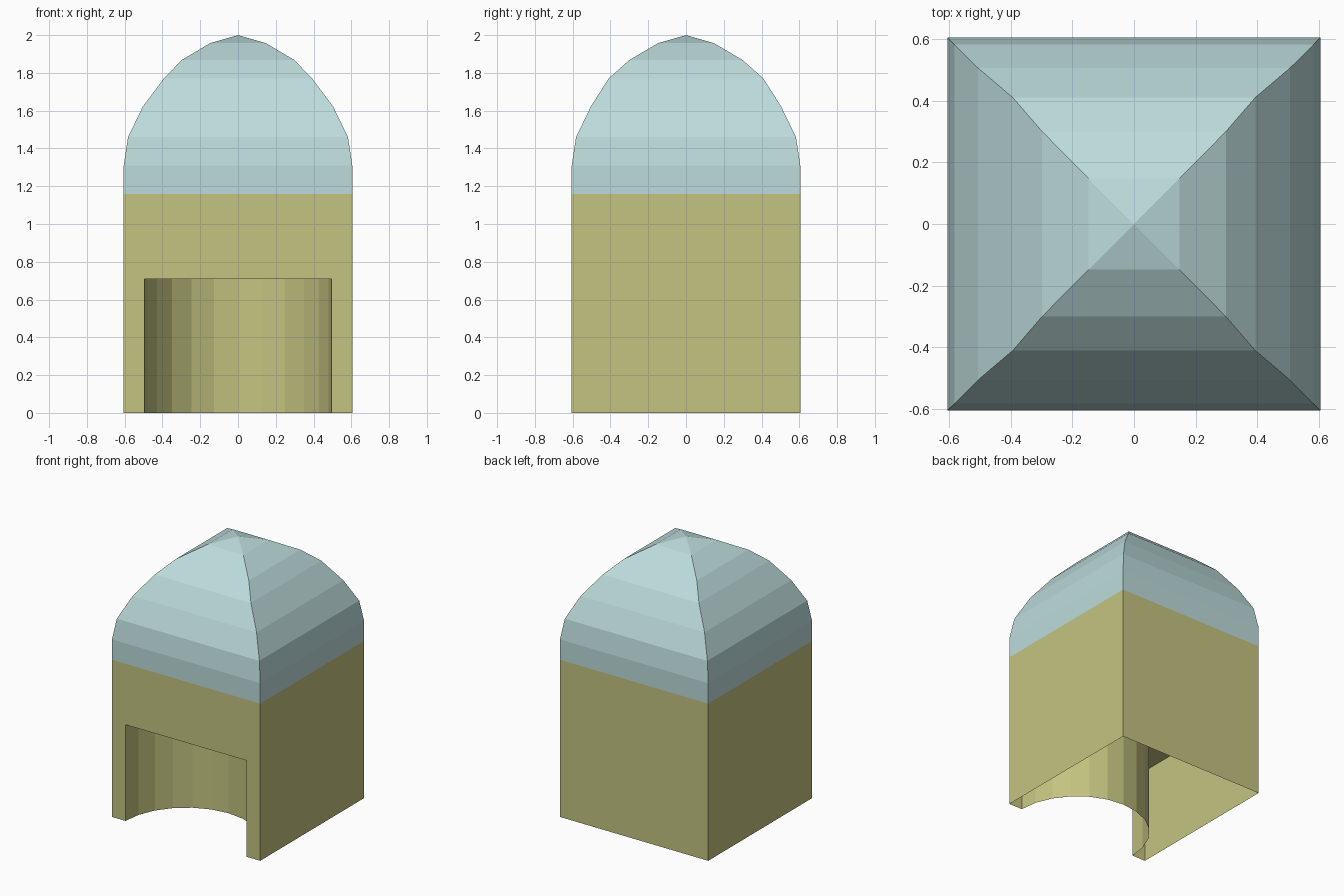
import bpy, bmesh
from math import cos, sin, pi

if "Cube" in bpy.data.objects:
    bpy.data.objects.remove(bpy.data.objects["Cube"])

H = 0.605          # half width of the square plan
NICHE_R = 0.495    # radius of the doorway recess
NICHE_Z = 0.71     # height of the doorway recess
BODY_Z = 1.16      # top of the walls


def finish(bm, name, color):
    mesh = bpy.data.meshes.new(name)
    bm.to_mesh(mesh)
    bm.free()
    mat = bpy.data.materials.new(name + "_paint")
    mat.diffuse_color = color
    mat.use_nodes = True
    mat.node_tree.nodes["Principled BSDF"].inputs["Base Color"].default_value = mat.diffuse_color
    mesh.materials.append(mat)
    obj = bpy.data.objects.new(name, mesh)
    bpy.context.collection.objects.link(obj)


def add_ring(bm, points, z):
    return [bm.verts.new((x, y, z)) for x, y in points]


def bridge(bm, low, high):
    n = len(low)
    for i in range(n):
        j = (i + 1) % n
        bm.faces.new((low[i], low[j], high[j], high[i]))


# Body: thin walls open at the bottom, with a half-round recess in the front
bm = bmesh.new()
SEGS = 12
corners = [(H, -H), (H, H), (-H, H), (-H, -H)]
arc = [(-NICHE_R * cos(pi * i / SEGS), -H + NICHE_R * sin(pi * i / SEGS))
       for i in range(SEGS + 1)]
floor = add_ring(bm, corners + arc, 0)
ceiling = add_ring(bm, corners + arc, NICHE_Z)
bridge(bm, floor, ceiling)

# Ceiling inside the body and over the recess
bm.faces.new(list(reversed(ceiling)))
bm.faces.new(ceiling[4:])

# Upper walls; the front one also meets the two recess corners
top = add_ring(bm, corners, BODY_Z)
for i in range(3):
    bm.faces.new((ceiling[i], ceiling[i + 1], top[i + 1], top[i]))
bm.faces.new((ceiling[3], ceiling[4], ceiling[-1], ceiling[0], top[0], top[3]))
finish(bm, "body", (0.55, 0.55, 0.22, 1))

# Dome: square rings (half x, half y, z) closing to a point
bm = bmesh.new()
profile = [(H, H, BODY_Z), (H, H, 1.31), (0.582, 0.582, 1.46),
           (0.505, 0.505, 1.62), (0.393, 0.41, 1.77),
           (0.298, 0.3, 1.868), (0.147, 0.147, 1.958)]
rings = [add_ring(bm, [(a, -b), (a, b), (-a, b), (-a, -b)], z)
         for a, b, z in profile]
for low, high in zip(rings, rings[1:]):
    bridge(bm, low, high)
apex = bm.verts.new((0, 0, 2))
for i in range(4):
    bm.faces.new((rings[-1][i], rings[-1][(i + 1) % 4], apex))
finish(bm, "dome", (0.51, 0.71, 0.71, 1))
